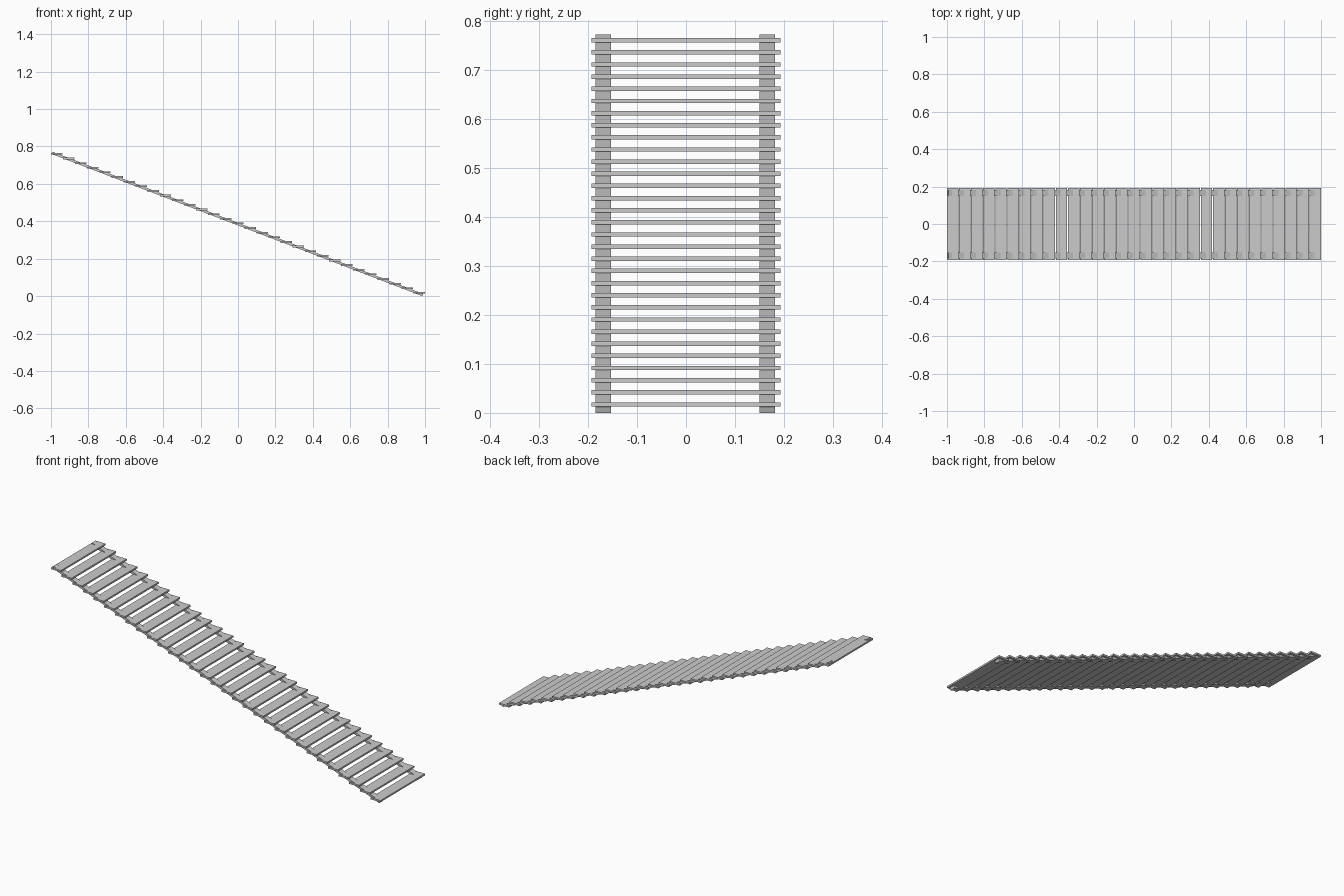
import bpy, math

if "Cube" in bpy.data.objects:
    bpy.data.objects.remove(bpy.data.objects["Cube"])

STEPS = 31
TREAD_W, TREAD_L, TREAD_T = 0.061, 0.386, 0.009
X0, Z_TOP, Z_LOW = 1 - TREAD_W / 2, 0.7605, 0.0172
DX = 2 * X0 / (STEPS - 1)
DZ = (Z_TOP - Z_LOW) / (STEPS - 1)
SLOPE = math.atan2(DZ, DX)


def box(name, size, loc, tilt=0.0):
    bpy.ops.mesh.primitive_cube_add(size=1, location=loc, rotation=(0, tilt, 0))
    ob = bpy.context.object
    ob.name = name
    ob.scale = size
    bpy.ops.object.transform_apply(location=False, rotation=False, scale=True)
    return ob


# Treads: one flat board repeated down the flight
tread = box("treads", (TREAD_W, TREAD_L, TREAD_T), (-X0, 0, Z_TOP))
arr = tread.modifiers.new("flight", 'ARRAY')
arr.count = STEPS
arr.use_relative_offset = False
arr.use_constant_offset = True
arr.constant_offset_displace = (DX, 0, -DZ)

# Stringers: two thin sloping rails running through the treads
RAIL_T = 0.013
HEIGHT = 0.772
rail_len = (HEIGHT - RAIL_T * math.cos(SLOPE)) / math.sin(SLOPE)
for side, y in (("front", -0.169), ("back", 0.166)):
    box(side + "_stringer", (rail_len, 0.031, RAIL_T), (-0.003, y, HEIGHT / 2), SLOPE)
